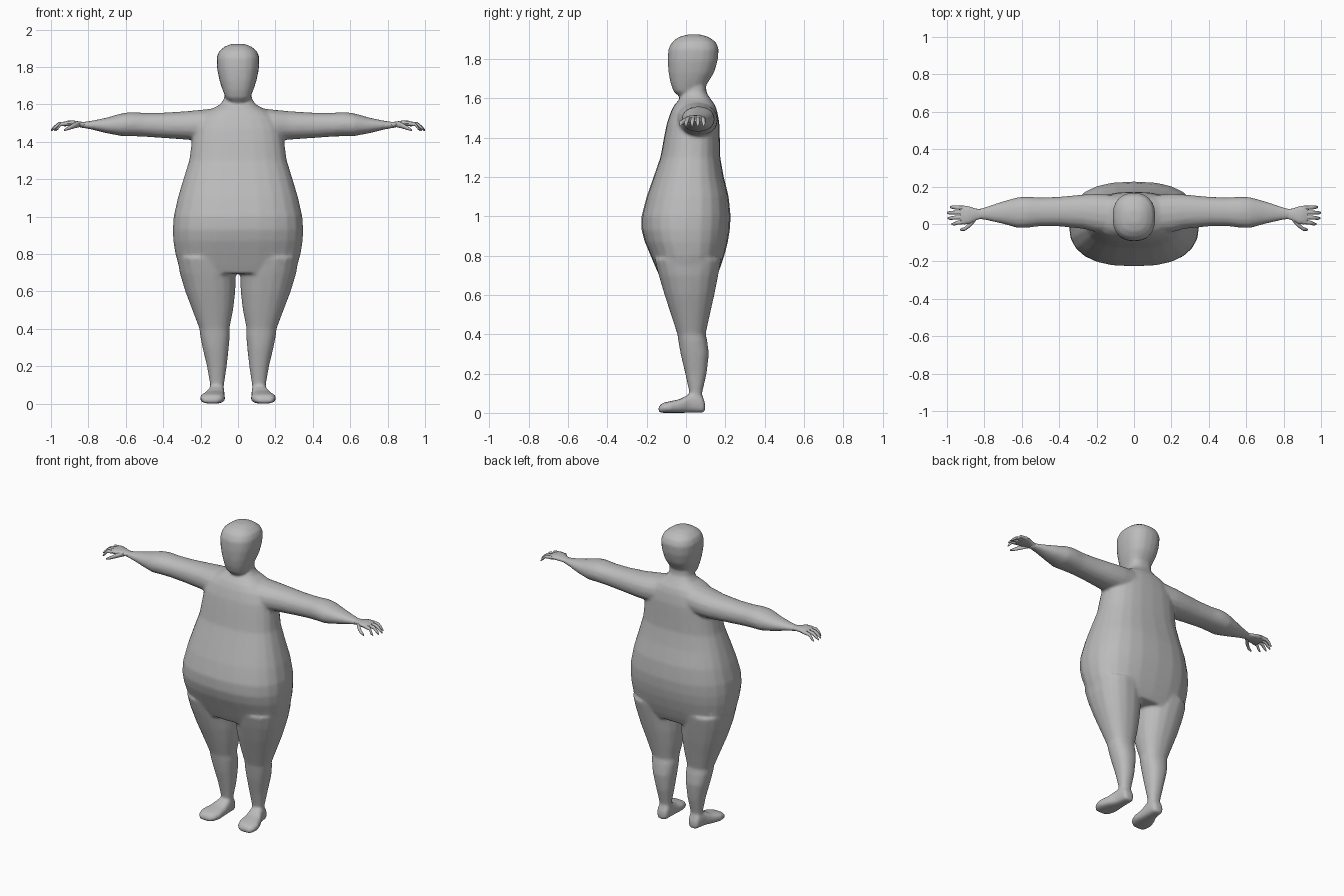
import bpy, bmesh, math
from mathutils import Vector

skin = bpy.data.materials.new("plain_grey")
skin.diffuse_color = (0.5, 0.5, 0.5, 1)


def ring(n, power):
    """Unit superellipse points."""
    for i in range(n):
        a = 2 * math.pi * i / n
        c, s = math.cos(a), math.sin(a)
        yield (math.copysign(abs(c) ** (2 / power), c),
               math.copysign(abs(s) ** (2 / power), s))


def loft(bm, axis, sections, sides=16, power=2.2, side=1):
    """Closed tube along an axis; section = (position, u_min, u_max, v_min, v_max)."""
    rows = []
    for p, u0, u1, v0, v1 in sections:
        row = []
        for c, s in ring(sides, power):
            u, v = (u0 + u1) / 2 + c * (u1 - u0) / 2, (v0 + v1) / 2 + s * (v1 - v0) / 2
            co = {"x": (p, u, v), "y": (u, p, v), "z": (u, v, p)}[axis]
            row.append(bm.verts.new((co[0] * side, co[1], co[2])))
        rows.append(row)
    faces = [bm.faces.new(rows[0]), bm.faces.new(rows[-1])]
    for a, b in zip(rows, rows[1:]):
        for i in range(sides):
            j = (i + 1) % sides
            faces.append(bm.faces.new((a[i], a[j], b[j], b[i])))
    bmesh.ops.recalc_face_normals(bm, faces=faces)


def finger(bm, points, radii, side, sides=8):
    """Thin tapered tube through points running mostly along x."""
    loft(bm, "x", [(x, y - r, y + r, z - r, z + r)
                   for (x, y, z), r in zip(points, radii)], sides, 2, side)


def make(name, bm):
    me = bpy.data.meshes.new(name)
    bm.to_mesh(me)
    bm.free()
    me.materials.append(skin)
    ob = bpy.data.objects.new(name, me)
    bpy.context.collection.objects.link(ob)
    return ob


def finish(ob, angle=60):
    bpy.ops.object.select_all(action="DESELECT")
    ob.select_set(True)
    bpy.context.view_layer.objects.active = ob
    for m in list(ob.modifiers):
        bpy.ops.object.modifier_apply(modifier=m.name)
    bpy.ops.object.shade_smooth_by_angle(angle=math.radians(angle))


body = bmesh.new()

# torso and neck: height, half width, front, back
torso = [(.695, .27, -.135, .155), (.74, .318, -.155, .175), (.80, .335, -.18, .195),
         (.87, .346, -.21, .213), (.93, .349, -.226, .223), (1.0, .344, -.226, .227),
         (1.1, .322, -.20, .217), (1.2, .292, -.165, .192), (1.3, .261, -.13, .174),
         (1.4, .247, -.112, .172), (1.47, .235, -.098, .17), (1.53, .205, -.078, .16),
         (1.565, .16, -.06, .148), (1.60, .095, -.03, .123), (1.63, .074, -.01, .104),
         (1.70, .07, -.01, .1)]
loft(body, "z", [(z, -w, w, f, b) for z, w, f, b in torso], 24, 2.5)

# head
head = [(1.618, .045, -.045, .01), (1.635, .066, -.064, .055), (1.68, .084, -.08, .112),
        (1.73, .1, -.089, .143), (1.79, .112, -.093, .161), (1.85, .115, -.09, .167),
        (1.885, .102, -.072, .153), (1.91, .07, -.04, .118), (1.924, .035, .005, .075)]
loft(body, "z", [(z, -w, w, f, b) for z, w, f, b in head], 20, 2.4)

for side in (1, -1):
    # leg
    loft(body, "z", [(.06, .075, .147, .015, .085), (.1, .075, .149, .018, .082),
                     (.2, .06, .166, -.004, .105), (.3, .049, .19, -.028, .117),
                     (.37, .043, .204, -.04, .108), (.4, .046, .206, -.044, .1),
                     (.5, .026, .244, -.077, .122), (.6, .014, .282, -.11, .145),
                     (.7, .012, .312, -.14, .165), (.78, .03, .325, -.16, .18)],
         18, 2.3, side)
    # foot
    loft(body, "y", [(-.14, .11, .18, .002, .03), (-.122, .082, .198, 0, .05),
                     (-.08, .068, .204, 0, .06), (-.03, .07, .186, 0, .07),
                     (.02, .072, .162, 0, .098), (.06, .072, .154, 0, .1),
                     (.085, .076, .15, 0, .085), (.097, .09, .138, .005, .05)],
         16, 2.8, side)
    # arm
    loft(body, "x", [(.10, -.05, .155, 1.41, 1.582), (.2, -.045, .162, 1.408, 1.571),
                     (.27, -.026, .158, 1.411, 1.564), (.4, -.013, .146, 1.42, 1.556),
                     (.5, -.012, .142, 1.427, 1.555), (.57, -.02, .146, 1.43, 1.559),
                     (.62, -.022, .144, 1.43, 1.553), (.7, .0, .122, 1.445, 1.53),
                     (.78, .018, .096, 1.465, 1.513), (.83, .026, .081, 1.474, 1.506),
                     (.85, .026, .081, 1.476, 1.507)], 16, 2.2, side)

# fuse the body and soften the joints
body_ob = make("body", body)
rm = body_ob.modifiers.new("fuse", "REMESH")
rm.mode = "VOXEL"
rm.voxel_size = .009
sm = body_ob.modifiers.new("soften", "SMOOTH")
sm.factor, sm.iterations = .5, 7
dc = body_ob.modifiers.new("simplify", "DECIMATE")
dc.ratio = .3
finish(body_ob)

# hands: palm, four drooping fingers and a thumb
for side, label in ((1, "left"), (-1, "right")):
    bm = bmesh.new()
    loft(bm, "x", [(.82, .028, .079, 1.477, 1.505), (.85, .018, .083, 1.48, 1.509),
                   (.88, .0, .093, 1.485, 1.514), (.91, -.002, .098, 1.484, 1.513),
                   (.93, .004, .096, 1.482, 1.505)], 12, 2.5, side)
    for y0, y1, tip in ((.012, .0, .975), (.037, .031, .996), (.062, .06, 1.0), (.086, .09, .985)):
        mid = (.92 + tip) / 2
        finger(bm, [(.905, y0, 1.498), (mid, (y0 + y1) / 2, 1.494),
                    (tip - .012, y1, 1.473), (tip, y1, 1.461)],
               (.012, .0105, .009, .004), side)
    finger(bm, [(.845, .03, 1.492), (.875, -.002, 1.487), (.905, -.026, 1.474),
                (.93, -.031, 1.462)], (.013, .015, .0105, .005), side)
    finish(make(label + "_hand", bm))
